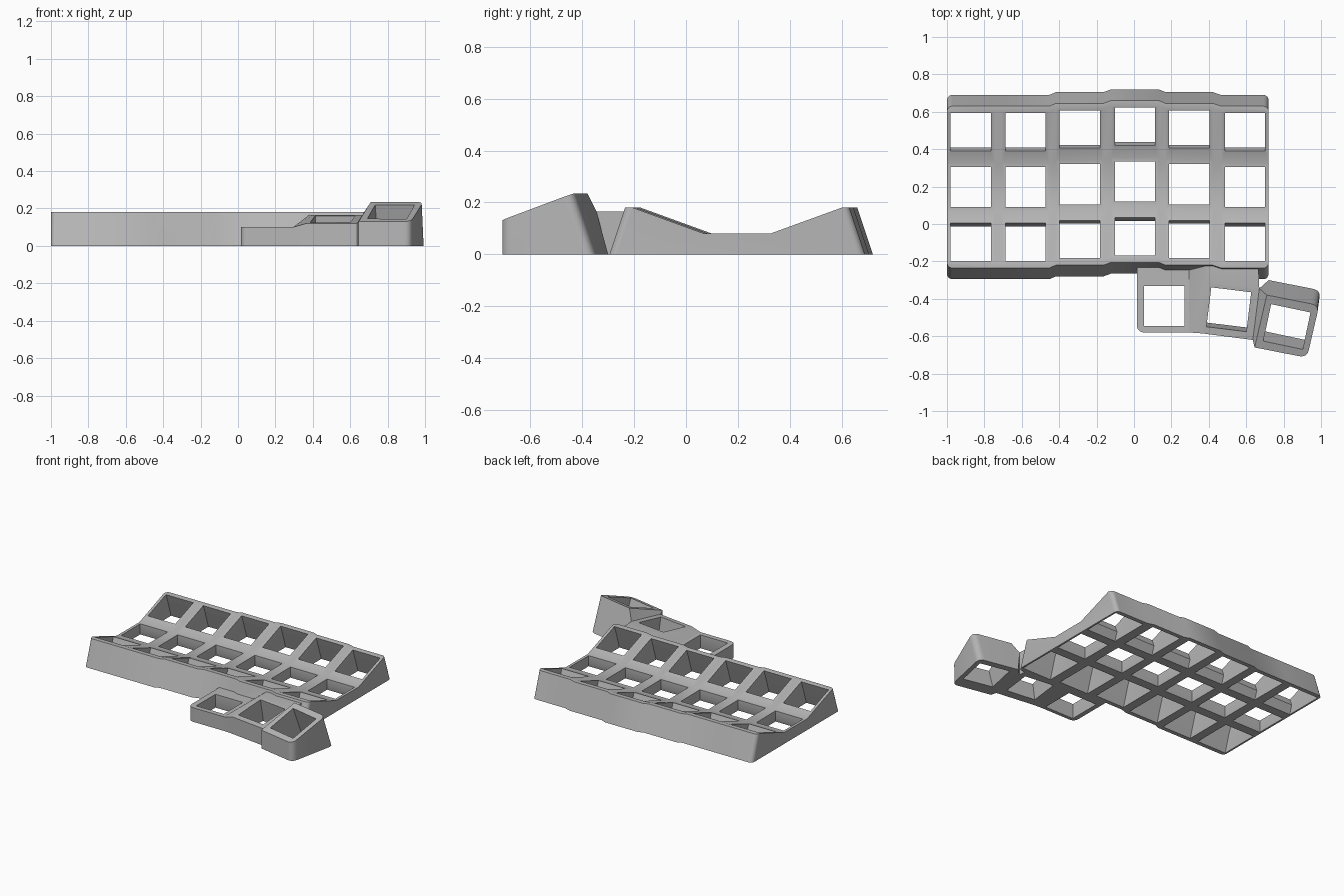
import bpy, bmesh
from math import radians
from mathutils import Matrix, Vector

if "Cube" in bpy.data.objects:
    bpy.data.objects.remove(bpy.data.objects["Cube"], do_unlink=True)

grey = bpy.data.materials.new("matte grey")
grey.use_nodes = True
grey.diffuse_color = (0.47, 0.47, 0.47, 1)
grey.node_tree.nodes["Principled BSDF"].inputs["Base Color"].default_value = (0.47, 0.47, 0.47, 1)


def to_object(bm, name):
    bmesh.ops.recalc_face_normals(bm, faces=bm.faces)
    mesh = bpy.data.meshes.new(name)
    bm.to_mesh(mesh)
    bm.free()
    mesh.materials.append(grey)
    obj = bpy.data.objects.new(name, mesh)
    bpy.context.collection.objects.link(obj)
    return obj


def add_hull(bm, points):
    verts = [bm.verts.new(p) for p in points]
    out = bmesh.ops.convex_hull(bm, input=verts)
    loose = {v for v in out["geom_interior"] + out["geom_unused"] if isinstance(v, bmesh.types.BMVert)}
    bmesh.ops.delete(bm, geom=list(loose), context='VERTS')


def hull(name, points):
    bm = bmesh.new()
    add_hull(bm, points)
    bmesh.ops.dissolve_limit(bm, angle_limit=radians(0.5), verts=bm.verts, edges=bm.edges)
    return to_object(bm, name)


def rounded(loop, corners, r=0.045, steps=6):
    """Replace the chosen corners of a loop with small arcs."""
    pts = []
    for i, p in enumerate(loop):
        p = Vector(p)
        if i not in corners:
            pts.append(p)
            continue
        a = p + (Vector(loop[i - 1]) - p).normalized() * r
        b = p + (Vector(loop[(i + 1) % len(loop)]) - p).normalized() * r
        for k in range(steps + 1):
            t = k / steps
            pts.append(a * (1 - t) ** 2 + p * 2 * t * (1 - t) + b * t * t)
    return pts


def ground(points):
    return [(p[0], p[1], 0) for p in points]


def combine(target, tool, operation):
    mod = target.modifiers.new("combine", 'BOOLEAN')
    mod.operation, mod.object, mod.solver = operation, tool, 'EXACT'
    graph = bpy.context.evaluated_depsgraph_get()
    mesh = bpy.data.meshes.new_from_object(target.evaluated_get(graph))
    target.modifiers.clear()
    target.data = mesh
    bpy.data.objects.remove(tool, do_unlink=True)


# Main body: one curved profile lofted across six staggered columns
MID = 0.1975
columns = [(-0.873, 0), (-0.58, 0), (-0.29, 0.015), (0.005, 0.03), (0.295, 0.015), (0.593, 0)]
back_half = [(0.1275, 0.08), (0.4025, 0.18), (0.4325, 0.18), (0.4925, 0)]
profile = [(-y, z) for y, z in reversed(back_half)] + back_half
bm = bmesh.new()
rings = []
for cx, off in columns:
    for side in (-0.127, 0.127):
        rings.append([bm.verts.new((cx + side, MID + off + y, z)) for y, z in profile])
n = len(profile)
for a, b in zip(rings, rings[1:]):
    for i in range(n):
        j = (i + 1) % n
        bm.faces.new((a[i], a[j], b[j], b[i]))
bm.faces.new(rings[0])
bm.faces.new(rings[-1])
corner_edges = [bm.edges.get((r[i], r[i + 1])) for r in (rings[0], rings[-1]) for i in (0, n - 2)]
bmesh.ops.bevel(bm, geom=corner_edges, offset=0.028, segments=6, profile=0.5, affect='EDGES')
body = to_object(bm, "keyboard_case")

# Thumb keys: corners run front left, front right, back right, back left
t1 = [(0.015, -0.58, 0.1), (0.295, -0.58, 0.1), (0.295, -0.22, 0.1), (0.015, -0.22, 0.1)]
t2 = [(0.365, -0.585, 0.12), (0.635, -0.62, 0.12), (0.67, -0.345, 0.165), (0.4, -0.31, 0.165)]
t3 = [(0.645, -0.66, 0.13), (0.925, -0.715, 0.13), (0.99, -0.435, 0.235), (0.71, -0.38, 0.235)]
t3_base = [(0.645, -0.66, 0), (0.925, -0.715, 0), (1.0, -0.355, 0), (0.72, -0.3, 0)]
fill = [(0.38, -0.22, 0.165), (0.665, -0.22, 0.165)]

t1_top = rounded(t1, {0})
inner = hull("inner_thumb_block", t1_top + ground(t1_top))
middle = hull("middle_thumb_block", t2 + ground(t2))
outer = hull("outer_thumb_block", rounded(t3, {1, 2}) + rounded(t3_base, {1, 2}))
back_fill = t2[2:] + fill
link_a = [t1[1], t1[2], t2[0], t2[3], fill[0]]
link_b = [t2[1], t2[2], t3[0], t3[3]]
parts = [inner, middle, outer,
         hull("thumb_back_fill", back_fill + ground(back_fill)),
         hull("inner_thumb_link", link_a + ground(link_a)),
         hull("outer_thumb_link", link_b + ground(link_b[:3]) + [t3_base[3]])]
for part in parts:
    combine(body, part, 'UNION')

# Key openings: a straight socket through each plate, flaring wider below
sockets, flares = bmesh.new(), bmesh.new()
SIGNS = [(-1, -1), (1, -1), (1, 1), (-1, 1)]
HALF = 0.1075


def opening(x, y, z, tilt=0, turn=0, depth=0.05, base=None):
    m = (Matrix.Translation((x, y, z)) @ Matrix.Rotation(radians(turn), 4, 'Z')
         @ Matrix.Rotation(radians(tilt), 4, 'X'))

    def square(h):
        return [m @ Vector((sx * HALF, sy * HALF, h)) for sx, sy in SIGNS]
    low = -depth - 0.008
    add_hull(sockets, square(0.06) + square(low))
    if base:
        y0, y1 = base
        add_hull(flares, square(-depth) + [(x + sx * 0.115, y1 if sy > 0 else y0, -0.005) for sx, sy in SIGNS])


for cx, off in columns:
    mid = MID + off
    opening(cx, mid, 0.08, base=(mid - 0.118, mid + 0.118))
    opening(cx, mid - 0.295, 0.139, tilt=-20, base=(mid - 0.465, mid - 0.18))
    opening(cx, mid + 0.295, 0.139, tilt=20, base=(mid + 0.18, mid + 0.465))
opening(0.162, -0.438, 0.1, base=(-0.556, -0.32))
opening(0.507, -0.457, 0.143, tilt=10, turn=-7, depth=0.25)
opening(0.8175, -0.55, 0.183, tilt=20, turn=-12, depth=0.3)

for bm_cut, name in ((sockets, "socket_cutter"), (flares, "flare_cutter")):
    cutter = to_object(bm_cut, name)
    cutter.hide_render = True
    combine(body, cutter, 'DIFFERENCE')

# Soft shading on the rounded corners only
bpy.ops.object.select_all(action='DESELECT')
body.select_set(True)
bpy.context.view_layer.objects.active = body
bpy.ops.object.shade_smooth_by_angle(angle=radians(25))
